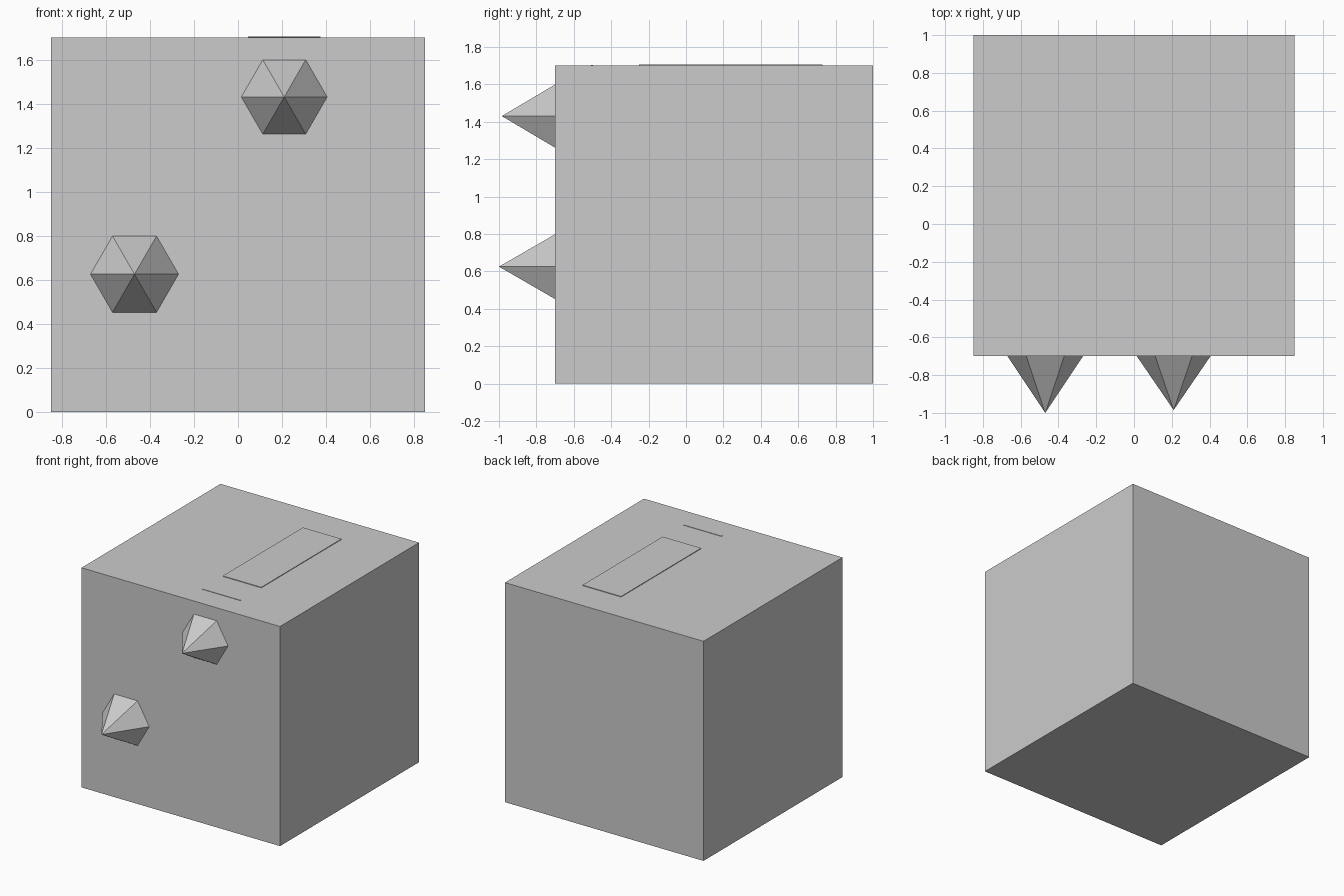
import bpy, math

if "Cube" in bpy.data.objects:
    bpy.data.objects.remove(bpy.data.objects["Cube"])


def box(name, x0, x1, y0, y1, z0, z1):
    bpy.ops.mesh.primitive_cube_add(
        size=1, location=((x0 + x1) / 2, (y0 + y1) / 2, (z0 + z1) / 2))
    ob = bpy.context.object
    ob.name = name
    ob.scale = (x1 - x0, y1 - y0, z1 - z0)
    bpy.ops.object.transform_apply(location=False, rotation=False, scale=True)
    return ob


def spike(name, x, z, radius, tip_y, base_y=-0.7):
    # six-sided cone pointing forward, corners left and right
    depth = base_y - tip_y
    bpy.ops.mesh.primitive_cone_add(
        vertices=6, radius1=radius, radius2=0, depth=depth,
        location=(x, base_y - depth / 2, z))
    ob = bpy.context.object
    ob.name = name
    # turn a corner onto x, then tip the cone towards -y
    me = ob.data
    a = math.radians(30)
    for v in me.vertices:
        cx, cy, cz = v.co
        rx = cx * math.cos(a) - cy * math.sin(a)
        ry = cx * math.sin(a) + cy * math.cos(a)
        v.co = (rx, -cz, ry)
    return ob


# main body
box("body", -0.85, 0.85, -0.7, 1.0, 0.0, 1.7)

# front knobs
spike("lower_knob", -0.47, 0.625, 0.2, -1.0)
spike("upper_knob", 0.21, 1.43, 0.195, -0.985)

# thin raised plates on top
box("top_plate", 0.045, 0.375, -0.25, 0.73, 1.69, 1.705)
box("top_strip", 0.045, 0.375, -0.508, -0.498, 1.69, 1.703)

# inward-facing panel lying in the back wall
bpy.ops.mesh.primitive_plane_add(size=1.54, location=(0, 1.0, 0.85),
                                 rotation=(math.radians(90), 0, 0))
bpy.context.object.name = "back_panel"
